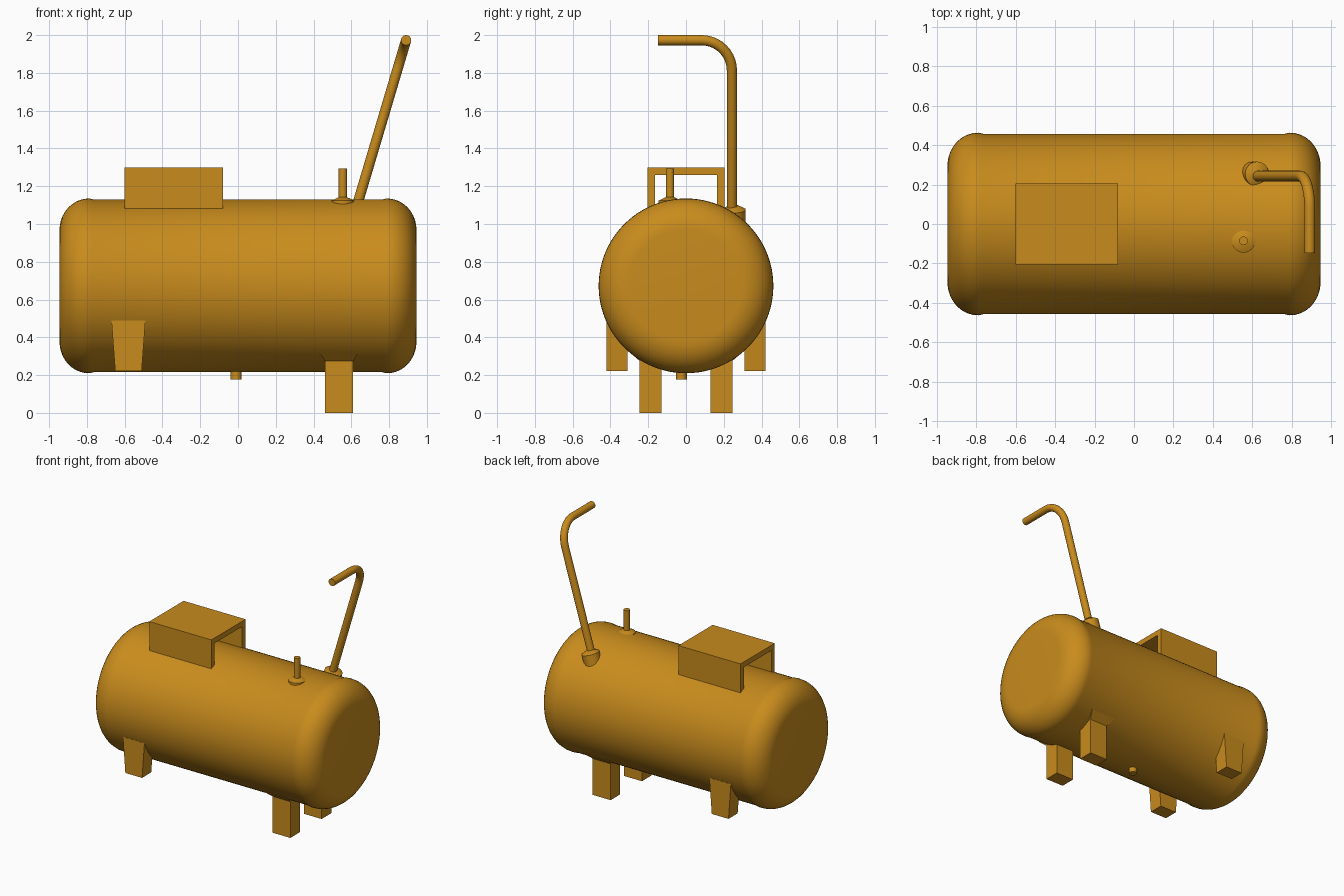
import bpy, bmesh, math
from mathutils import Vector

if "Cube" in bpy.data.objects:
    bpy.data.objects.remove(bpy.data.objects["Cube"])

paint = bpy.data.materials.new("ochre_paint")
paint.diffuse_color = (0.58, 0.26, 0.012, 1)
paint.use_nodes = True
paint.node_tree.nodes["Principled BSDF"].inputs["Base Color"].default_value = paint.diffuse_color
ZC = 0.6725  # tank axis height


def finish(name, bm, smooth=False):
    bmesh.ops.recalc_face_normals(bm, faces=bm.faces[:])
    me = bpy.data.meshes.new(name)
    bm.to_mesh(me)
    bm.free()
    ob = bpy.data.objects.new(name, me)
    bpy.context.collection.objects.link(ob)
    me.materials.append(paint)
    if smooth:
        bpy.ops.object.select_all(action='DESELECT')
        ob.select_set(True)
        bpy.context.view_layer.objects.active = ob
        bpy.ops.object.shade_smooth_by_angle(angle=math.radians(35))
    return ob


def skin(name, rings, smooth=False):
    """Bridge a list of equal-length rings and cap both ends."""
    bm = bmesh.new()
    loops = [[bm.verts.new(p) for p in r] for r in rings]
    n = len(loops[0])
    for a, b in zip(loops, loops[1:]):
        for i in range(n):
            j = (i + 1) % n
            bm.faces.new((a[i], a[j], b[j], b[i]))
    bm.faces.new(loops[0])
    bm.faces.new(loops[-1])
    return finish(name, bm, smooth)


def circle(center, axis, r, n):
    q = Vector(axis).to_track_quat('Z', 'Y')
    return [Vector(center) + q @ Vector((r * math.cos(2 * math.pi * i / n),
                                         r * math.sin(2 * math.pi * i / n), 0))
            for i in range(n)]


def turned(name, base, axis, profile, n=24):
    """Solid of revolution from (distance along axis, radius) pairs."""
    d = Vector(axis).normalized()
    return skin(name, [circle(Vector(base) + d * t, d, r, n) for t, r in profile], True)


def rect(x0, x1, y0, y1, z):
    return [(x0, y0, z), (x1, y0, z), (x1, y1, z), (x0, y1, z)]


# Tank: shell with rounded ends and a faint raised seam at each end
half = [(0.765, 0.457), (0.785, 0.4625)]
for k in range(1, 11):
    a = k / 10 * math.pi / 2
    half.append((0.79 + 0.155 * math.sin(a), 0.295 + 0.1675 * math.cos(a)))
profile = [(-x, r) for x, r in reversed(half)] + half
turned("tank", (0, 0, ZC), (1, 0, 0), profile, 96)

# Legs: short tapered pair and long pair with flared pads
for s, side in ((-1, "front"), (1, "back")):
    skin(side + "_short_leg", [rect(-0.65, -0.51, s * 0.31, s * 0.42, 0.222),
                               rect(-0.67, -0.49, s * 0.31, s * 0.42, 0.49)])
    skin(side + "_long_leg", [rect(0.46, 0.61, s * 0.13, s * 0.245, 0),
                              rect(0.46, 0.61, s * 0.13, s * 0.245, 0.275),
                              rect(0.43, 0.64, s * 0.13, s * 0.30, 0.322)])

# Control housing: inverted channel, open at both ends
channel = [(-0.205, 1.08), (-0.205, 1.3), (0.205, 1.3), (0.205, 1.08),
           (0.165, 1.08), (0.165, 1.26), (-0.165, 1.26), (-0.165, 1.08)]
skin("control_housing", [[(x, y, z) for y, z in channel] for x in (-0.6, -0.08)])

# Drain plug below
turned("drain_plug", (-0.01, -0.025, 0.178), (0, 0, 1), [(0, 0.029), (0.06, 0.029)])

# Filler pipe with conical collar
turned("filler_collar", (0.555, -0.085, 1.09), (0, 0, 1),
       [(0, 0.06), (0.034, 0.06), (0.052, 0.022)])
turned("filler_pipe", (0.555, -0.085, 1.1), (0, 0, 1), [(0, 0.022), (0.193, 0.022)])

# Tilted vent pipe: riser, bend, then level outlet
SLOPE = 0.297


def vent(y, z):
    return Vector((0.89 - SLOPE * (1.973 - z), y, z))


R = 0.16
pts = [vent(0.243, 1.0)]
for k in range(11):
    a = k / 10 * math.pi / 2
    pts.append(vent(0.243 - R + R * math.cos(a), 1.973 - R + R * math.sin(a)))
pts.append(vent(-0.148, 1.973))
# Sections share the constant normal of the pipe's plane so they never twist
normal = Vector((1, 0, -SLOPE)).normalized()
rings = []
for i, p in enumerate(pts):
    t = (pts[min(i + 1, len(pts) - 1)] - pts[max(i - 1, 0)])
    if i == 1:
        t = pts[1] - pts[0]
    if i == len(pts) - 2:
        t = pts[-1] - pts[-2]
    side = normal.cross(t.normalized())
    rings.append([p + 0.027 * (normal * math.cos(2 * math.pi * j / 24)
                               + side * math.sin(2 * math.pi * j / 24)) for j in range(24)])
skin("vent_pipe", rings, True)

# Vent collar sunk into the tank shoulder
axis = vent(0.25, 1.5) - vent(0.25, 1.0)
turned("vent_collar", vent(0.253, 0.94), axis,
       [(0, 0.063), (0.142, 0.063), (0.162, 0.026)])
